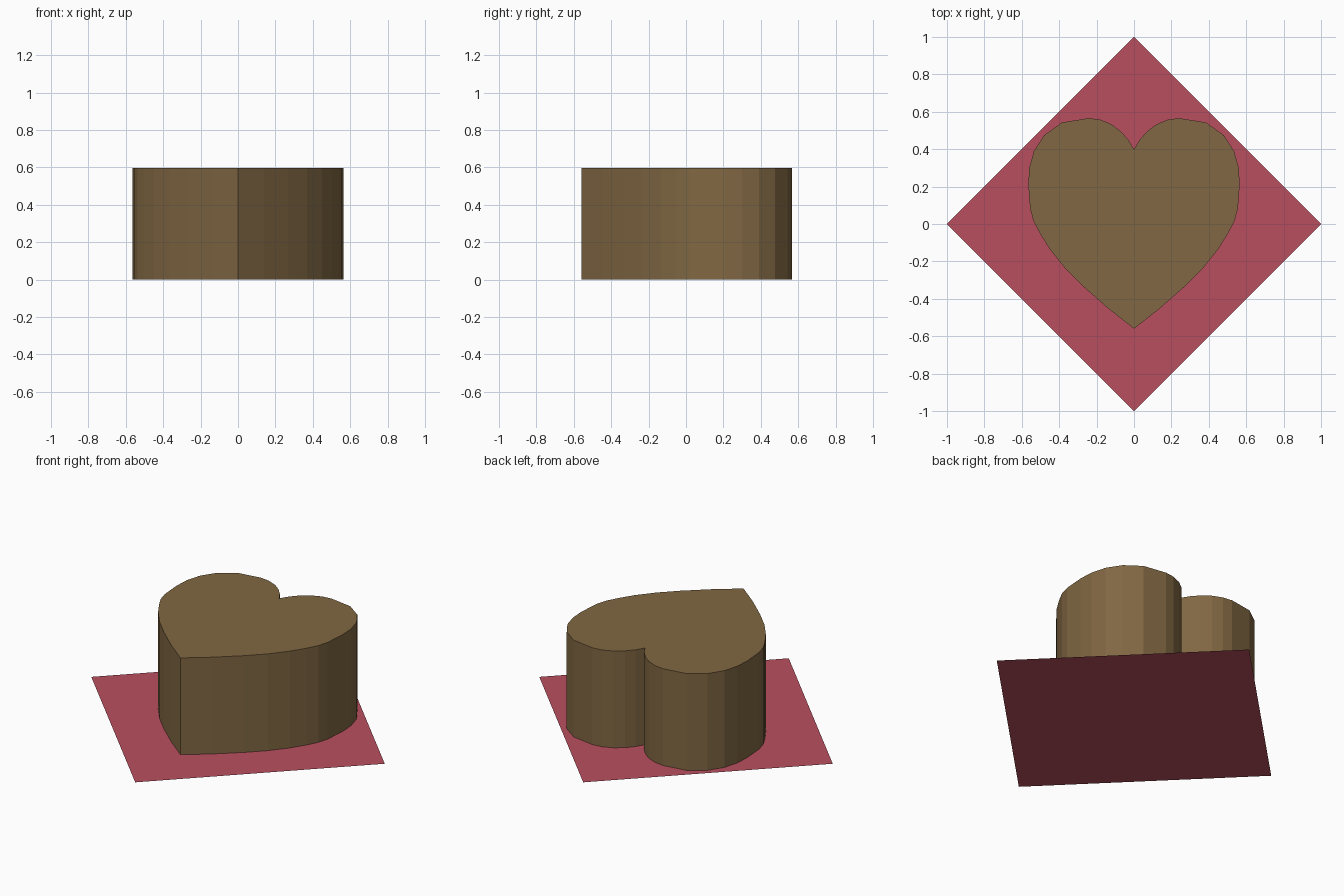
import bpy, bmesh

if "Cube" in bpy.data.objects:
    bpy.data.objects.remove(bpy.data.objects["Cube"])


def material(name, rgb):
    mat = bpy.data.materials.new(name)
    mat.diffuse_color = (*rgb, 1.0)
    mat.use_nodes = True
    mat.node_tree.nodes["Principled BSDF"].inputs["Base Color"].default_value = mat.diffuse_color
    return mat


def prism(name, outline, z, height, mat):
    """Flat polygon from an outline, extruded upward when height is given."""
    bm = bmesh.new()
    face = bm.faces.new([bm.verts.new((x, y, z)) for x, y in outline])
    face.normal_update()
    if face.normal.z < 0:
        face.normal_flip()
    if height:
        top = bmesh.ops.extrude_face_region(bm, geom=[face], use_keep_orig=True)
        verts = [v for v in top["geom"] if isinstance(v, bmesh.types.BMVert)]
        bmesh.ops.translate(bm, verts=verts, vec=(0, 0, height))
        bmesh.ops.recalc_face_normals(bm, faces=bm.faces)
    mesh = bpy.data.meshes.new(name)
    bm.to_mesh(mesh)
    bm.free()
    mesh.materials.append(mat)
    obj = bpy.data.objects.new(name, mesh)
    bpy.context.collection.objects.link(obj)
    return obj


# Diamond base sheet
prism("base_sheet", [(0, -1), (1, 0), (0, 1), (-1, 0)], 0, 0,
      material("red", (0.48, 0.078, 0.115)))

# Heart block: right half from notch to tip, mirrored to the left
half = [(0, 0.40), (0.03, 0.45), (0.07, 0.495), (0.12, 0.533), (0.18, 0.558),
        (0.24, 0.566), (0.385, 0.543), (0.48, 0.475), (0.535, 0.39),
        (0.56, 0.30), (0.565, 0.21), (0.555, 0.08), (0.537, 0.015),
        (0.503, -0.05), (0.45, -0.135), (0.37, -0.235), (0.27, -0.335),
        (0.14, -0.45), (0, -0.56)]
outline = half + [(-x, y) for x, y in half[-2:0:-1]]
prism("heart_block", outline, 0.002, 0.596, material("brown", (0.22, 0.137, 0.056)))
